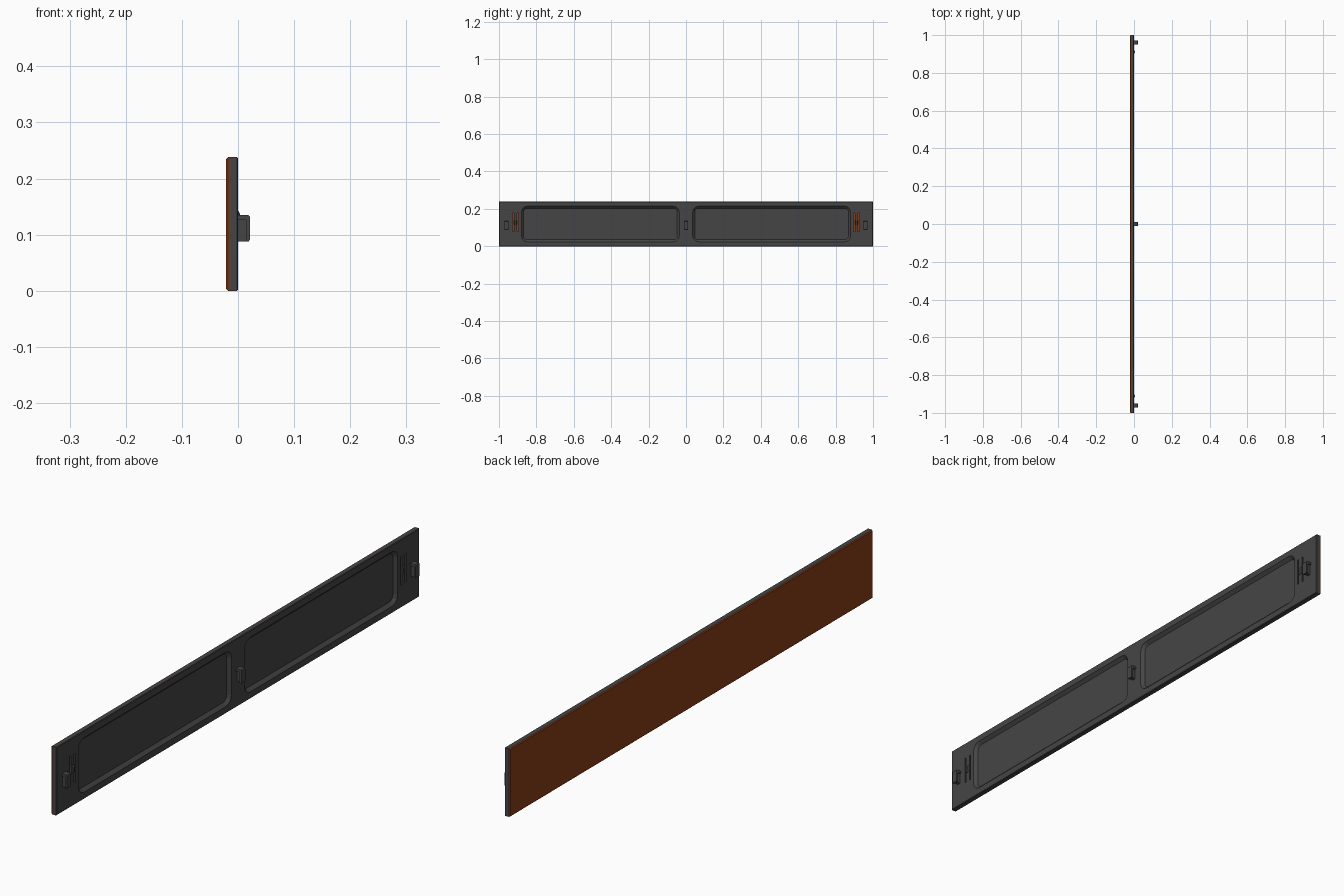
import bpy, bmesh, math

if "Cube" in bpy.data.objects:
    bpy.data.objects.remove(bpy.data.objects["Cube"])

def material(name, rgb):
    m = bpy.data.materials.new(name)
    m.diffuse_color = (*rgb, 1)
    m.use_nodes = True
    m.node_tree.nodes["Principled BSDF"].inputs["Base Color"].default_value = m.diffuse_color
    return m

DARK = material("charcoal", (0.06, 0.06, 0.06))
ORANGE = material("burnt_orange", (0.25, 0.045, 0.008))

def finish(bm, name, mat):
    bmesh.ops.recalc_face_normals(bm, faces=bm.faces)
    me = bpy.data.meshes.new(name)
    bm.to_mesh(me)
    bm.free()
    ob = bpy.data.objects.new(name, me)
    bpy.context.collection.objects.link(ob)
    me.materials.append(mat)
    return ob

def loft(bm, rings):
    """Skin a list of equal-length point rings and cap both ends."""
    vs = [[bm.verts.new(p) for p in r] for r in rings]
    n = len(vs[0])
    for a, b in zip(vs, vs[1:]):
        for i in range(n):
            bm.faces.new((a[i], a[(i + 1) % n], b[(i + 1) % n], b[i]))
    bm.faces.new(vs[0])
    bm.faces.new(vs[-1])

def rect(x, y0, y1, z0, z1):
    return [(x, y0, z0), (x, y1, z0), (x, y1, z1), (x, y0, z1)]

def box(bm, x0, x1, y0, y1, z0, z1):
    loft(bm, [rect(x0, y0, y1, z0, z1), rect(x1, y0, y1, z0, z1)])

def round_rect(x, y0, y1, z0, z1, r, seg=3):
    pts = []
    for k, (cy, cz) in enumerate([(y1 - r, z1 - r), (y0 + r, z1 - r),
                                  (y0 + r, z0 + r), (y1 - r, z0 + r)]):
        for i in range(seg + 1):
            a = math.pi / 2 * (k + i / seg)
            pts.append((x, cy + r * math.cos(a), cz + r * math.sin(a)))
    return pts

H = 0.238

# Backing panel
bm = bmesh.new()
c = 0.002
loft(bm, [rect(-0.016, -1, 1, 0, H), rect(-c, -1, 1, 0, H),
          rect(0, -1 + c, 1 - c, c, H - c)])
panel = finish(bm, "backing_panel", DARK)

# Cutter: two tapered pockets and the latch slots
bm = bmesh.new()
for s in (-1, 1):
    y0, y1 = sorted((s * 0.036, s * 0.88))
    loft(bm, [round_rect(x, y0 + i, y1 - i, 0.024 + i, 0.214 - i, 0.03 - i)
              for x, i in ((0.002, -0.002), (-0.011, 0.011))])
    for y in (0.899, 0.924):
        box(bm, -0.02, 0.01, s * y - 0.0035, s * y + 0.0035, 0.078, 0.178)
cutter = finish(bm, "pocket_cutter", DARK)
cutter.hide_render = True
mod = panel.modifiers.new("pockets", 'BOOLEAN')
mod.operation = 'DIFFERENCE'
mod.solver = 'EXACT'
mod.object = cutter
bpy.context.view_layer.objects.active = panel
bpy.ops.object.modifier_apply(modifier=mod.name)
bpy.data.objects.remove(cutter)

# Orange facing with chamfered rim
bm = bmesh.new()
c = 0.003
loft(bm, [rect(-0.016, -1, 1, 0, H), rect(-0.018, -1, 1, 0, H),
          rect(-0.021, -1 + c, 1 - c, c, H - c)])
finish(bm, "orange_facing", ORANGE)

# Hanging hooks: narrow web under an L-shaped flange
PROFILE = [(0, 0.126), (0.014, 0.126), (0.014, 0.088), (0.019, 0.088),
           (0.021, 0.091), (0.021, 0.132), (0.018, 0.135), (0, 0.135)]
for name, y in (("left", -0.96), ("centre", 0), ("right", 0.96)):
    bm = bmesh.new()
    loft(bm, [[(x, y + d, z) for x, z in PROFILE] for d in (-0.011, 0.011)])
    box(bm, -0.002, 0.0145, y - 0.006, y + 0.006, 0.088, 0.1265)
    finish(bm, "hook_" + name, DARK)

# Spring latch nubs between the slots
for name, s in (("left", -1), ("right", 1)):
    bm = bmesh.new()
    y = s * 0.9115
    loft(bm, [rect(-0.002, y - 0.008, y + 0.008, 0.114, 0.142),
              rect(0.001, y - 0.008, y + 0.008, 0.114, 0.142),
              rect(0.004, y - 0.004, y + 0.004, 0.12, 0.136)])
    finish(bm, "latch_nub_" + name, DARK)
